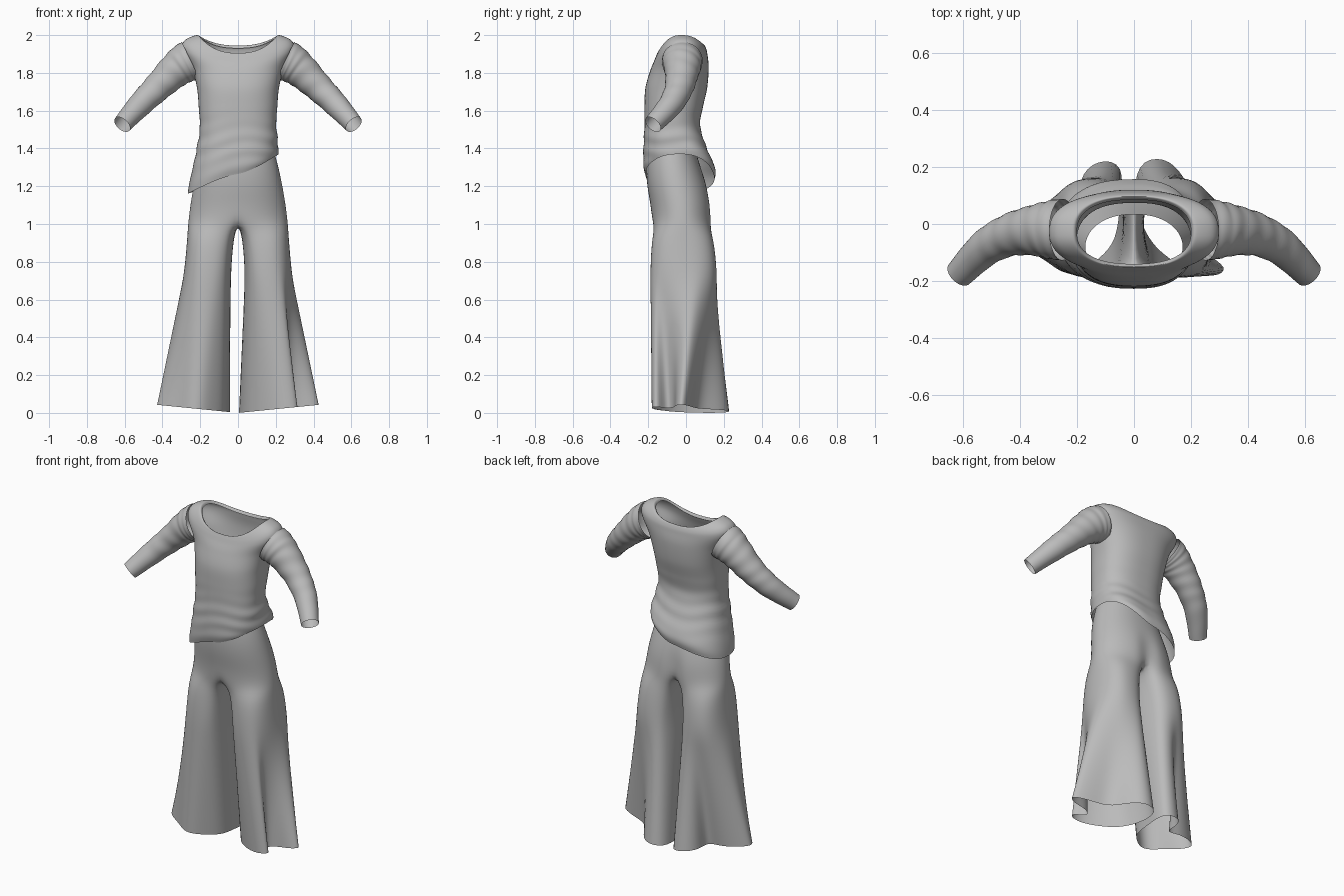
import bpy, bmesh, math
from mathutils import Vector

cube = bpy.data.objects.get("Cube")
if cube:
    bpy.data.objects.remove(cube, do_unlink=True)

cloth = bpy.data.materials.new("grey_cloth")
cloth.use_nodes = True
cloth.diffuse_color = (0.5, 0.5, 0.5, 1)
cloth.node_tree.nodes["Principled BSDF"].inputs["Base Color"].default_value = (0.5, 0.5, 0.5, 1)


def spline(keys, t):
    """Smoothly interpolate a list of equal-length key rows, t from 0 to 1."""
    last = len(keys) - 1
    pos = min(max(t, 0), 1) * last
    i = min(int(pos), last - 1)
    u = pos - i
    rows = [keys[min(max(j, 0), last)] for j in (i - 1, i, i + 1, i + 2)]
    return [b + 0.5 * u * (c - a + u * (2 * a - 5 * b + 4 * c - d + u * (3 * (b - c) + d - a)))
            for a, b, c, d in zip(*rows)]


def power(value, exponent):
    """Signed power, used to square off round sections."""
    return math.copysign(abs(value) ** exponent, value)


def skin(bm, rings, keep=lambda i, j: True):
    """Bridge closed rings of points with quads."""
    verts = [[bm.verts.new(p) for p in ring] for ring in rings]
    n = len(rings[0])
    for i in range(len(rings) - 1):
        for j in range(n):
            if keep(i, j):
                k = (j + 1) % n
                bm.faces.new((verts[i][j], verts[i][k], verts[i + 1][k], verts[i + 1][j]))


def finish(bm, name, subdivide=0):
    bmesh.ops.remove_doubles(bm, verts=bm.verts, dist=0.0005)
    bmesh.ops.recalc_face_normals(bm, faces=bm.faces)
    mesh = bpy.data.meshes.new(name)
    bm.to_mesh(mesh)
    bm.free()
    mesh.materials.append(cloth)
    mesh.shade_smooth()
    obj = bpy.data.objects.new(name, mesh)
    bpy.context.collection.objects.link(obj)
    if subdivide:
        mod = obj.modifiers.new("smooth_cloth", "SUBSURF")
        mod.levels = mod.render_levels = subdivide


# Shirt body: right width, left width, front y, back y, then right, left, front, back heights
shirt_keys = [
    (.266, .215, -.215, .15, 1.16, 1.37, 1.265, 1.235),
    (.257, .213, -.225, .155, 1.22, 1.39, 1.31, 1.29),
    (.226, .21, -.225, .11, 1.36, 1.45, 1.41, 1.4),
    (.203, .202, -.22, .075, 1.5, 1.53, 1.52, 1.52),
    (.208, .208, -.22, .09, 1.62, 1.62, 1.62, 1.62),
    (.217, .217, -.215, .112, 1.72, 1.72, 1.72, 1.72),
    (.243, .243, -.19, .12, 1.82, 1.82, 1.81, 1.83),
    (.295, .295, -.168, .113, 1.92, 1.92, 1.865, 1.9),
    (.282, .282, -.157, .107, 1.972, 1.972, 1.893, 1.928),
    (.218, .218, -.15, .097, 2, 2, 1.905, 1.945),
    (.2, .2, -.14, .085, 1.985, 1.985, 1.89, 1.93),
]


def shirt_ring(t, segments=80):
    right, left, front, back, z_right, z_left, z_front, z_back = spline(shirt_keys, t)
    ring = []
    for j in range(segments):
        a = math.tau * j / segments
        c, s = math.cos(a), math.sin(a)
        x = power(c, 0.82) * (left if c > 0 else right)
        y = power(s, 0.82) * (back - front) / 2
        # Straight slanted hem below, rounded scoop at the neck
        w = abs(c) ** (1.1 + t)
        z = w * (z_left if c > 0 else z_right) + (1 - w) * (z_back if s > 0 else z_front)
        # Slanting wrinkles gather around the waist
        fade = math.exp(-((z - 1.42) / 0.11) ** 2)
        fold = 1 + 0.012 * fade * math.sin(75 * z - 16 * x + 2 * math.sin(11 * x + 9 * y))
        ring.append(Vector((x * fold, y * fold + (front + back) / 2, z)))
    return ring


bm = bmesh.new()
skin(bm, [shirt_ring(i / 80) for i in range(81)])
finish(bm, "shirt_body")

# Sleeves: centre line and radius, with wrinkles along the arm
sleeve_keys = [
    (.25, -.02, 1.866, .108), (.285, -.02, 1.848, .104), (.34, -.022, 1.806, .091),
    (.43, -.037, 1.72, .075), (.52, -.083, 1.63, .064), (.613, -.175, 1.527, .05),
]


def sleeve_ring(t, side, segments=32):
    x, y, z, r = spline(sleeve_keys, t)
    before, after = (Vector(spline(sleeve_keys, t + d)[:3]) for d in (-0.02, 0.02))
    along = (after - before).normalized()
    across = along.cross(Vector((0, 0, 1))).normalized()
    up = across.cross(along)
    ring = []
    for j in range(segments):
        a = math.tau * j / segments
        fold = 1 + 0.02 * math.sin(math.pi * t) * math.sin(48 * t + 2 * math.sin(a + 5 * t))
        p = Vector((x, y, z)) + r * fold * (across * math.cos(a) + up * math.sin(a))
        ring.append((p.x * side, p.y, p.z))
    return ring


for side, name in ((1, "left_sleeve"), (-1, "right_sleeve")):
    bm = bmesh.new()
    skin(bm, [sleeve_ring(i / 50, side) for i in range(51)])
    finish(bm, name)

# Trousers: half rings at the hips, full rings for the legs, folded flared hems
hips = [(1.45, .172, -.195, .035), (1.32, .212, -.214, .07), (1.2, .237, -.208, .114),
        (1.1, .254, -.187, .136), (1.0, .266, -.18, .14)]
thighs = [(.93, .143, .127, -.184, .148), (.75, .157, .128, -.192, .168)]
left_hem = [(.05, -.06), (.12, -.12), (.2, -.17), (.28, -.19), (.342, -.155), (.235, -.1),
            (.3, -.055), (.39, -.06), (.455, -.02), (.35, .025), (.26, .045), (.21, .09),
            (.175, .17), (.11, .24), (.005, .22), (0, .07)]
right_hem = [(.06, -.06), (.12, -.12), (.19, -.175), (.25, -.175), (.3, -.135), (.35, -.105),
             (.39, -.08), (.42, -.05), (.44, -.005), (.36, .045), (.27, .065), (.18, .045),
             (.2, .16), (.13, .23), (.03, .215), (.05, .07)]


def hip_ring(z, width, front, back):
    mid, half = (front + back) / 2, (back - front) / 2
    ring = []
    for i in range(15):
        a = math.pi * (i / 14 - 0.5)
        x = 0 if i in (0, 14) else width * math.cos(a) ** 0.9
        ring.append(Vector((x, mid + half * math.sin(a), z)))
    if z < 1.15:
        ring[14].y -= 0.025      # seam between the seat halves
    return ring + [Vector((0, mid, z))]


def thigh_ring(z, centre, width, front, back):
    mid, half = (front + back) / 2, (back - front) / 2
    angles = [math.radians(-140 + 20 * i) for i in range(15)] + [math.pi]
    return [Vector((centre + width * power(math.cos(a), 0.8),
                    mid + half * power(math.sin(a), 0.85), z)) for a in angles]


bm = bmesh.new()
for side, outline in ((1, left_hem), (-1, right_hem)):
    bottom = [Vector((x, y, 0.1 * x)) for x, y in outline]
    rings = [hip_ring(*h) for h in hips] + [thigh_ring(*t) for t in thighs]
    knee = rings[-1]
    rings += [[a.lerp(b, t) for a, b in zip(knee, bottom)] for t in (.17, .35, .6, .82, 1)]
    rings = [[Vector((p.x * side, p.y, p.z)) for p in ring] for ring in rings]
    # The inner wall exists only below the crotch
    skin(bm, rings, lambda i, j: i >= len(hips) - 1 or j < 14)
loose = [v for v in bm.verts if not v.link_faces]
bmesh.ops.delete(bm, geom=loose, context="VERTS")
finish(bm, "flared_trousers", 2)
